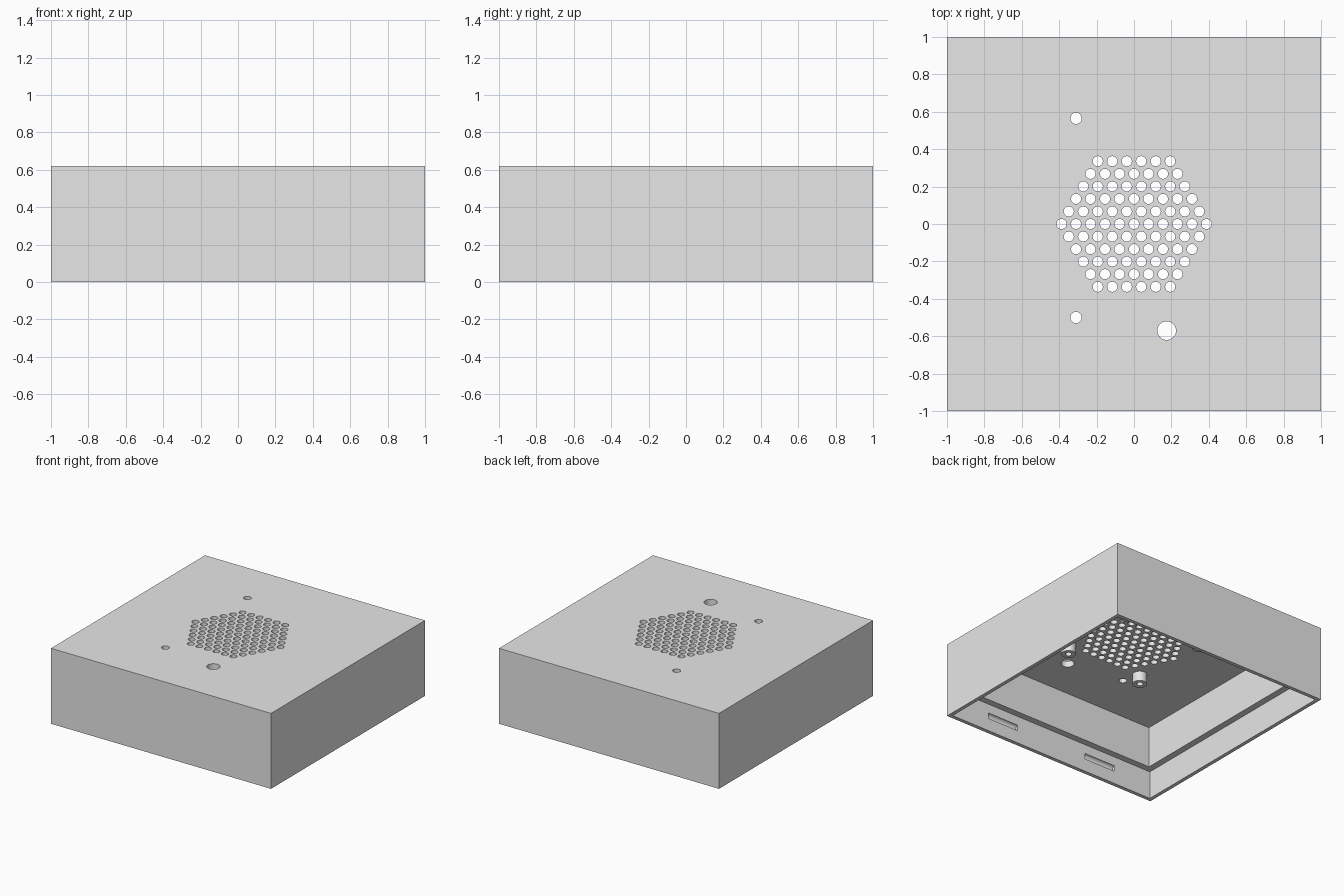
import bpy, bmesh, math
from mathutils import Matrix, Vector

if "Cube" in bpy.data.objects:
    bpy.data.objects.remove(bpy.data.objects["Cube"])

HEIGHT, LID_Z, LEDGE_Z = 0.62, 0.57, 0.23
OUTER, LIP, INNER = 1.0, 0.969, 0.915
PITCH = 0.0775

grey = bpy.data.materials.new("light_grey")
grey.use_nodes = True
grey.diffuse_color = (0.8, 0.8, 0.8, 1)
grey.node_tree.nodes["Principled BSDF"].inputs["Base Color"].default_value = (0.8, 0.8, 0.8, 1)


def finish(name, bm):
    bmesh.ops.recalc_face_normals(bm, faces=bm.faces)
    mesh = bpy.data.meshes.new(name)
    bm.to_mesh(mesh)
    bm.free()
    mesh.materials.append(grey)
    obj = bpy.data.objects.new(name, mesh)
    bpy.context.collection.objects.link(obj)
    return obj


def bridge(bm, rings):
    """Join successive closed rings of vertices with quads."""
    for a, b in zip(rings, rings[1:]):
        n = len(a)
        for i in range(n):
            j = (i + 1) % n
            bm.faces.new((a[i], a[j], b[j], b[i]))


def ring(bm, radius, z, n, turn=0.0):
    angles = [turn + math.tau * i / n for i in range(n)]
    return [bm.verts.new((radius * math.cos(a), radius * math.sin(a), z)) for a in angles]


def smooth(obj):
    bpy.ops.object.select_all(action='DESELECT')
    obj.select_set(True)
    bpy.context.view_layer.objects.active = obj
    bpy.ops.object.shade_smooth_by_angle(angle=math.radians(30))


# Square hollow cover, open underneath, with an inner ledge
bm = bmesh.new()
profile = [(OUTER, HEIGHT), (OUTER, 0), (LIP, 0), (LIP, LEDGE_Z), (INNER, LEDGE_Z), (INNER, LID_Z)]
rings = [ring(bm, half * math.sqrt(2), z, 4, math.pi / 4) for half, z in profile]
bridge(bm, rings)
bm.faces.new(rings[0])
bm.faces.new(rings[-1])
cover = finish("cover", bm)

# Cutters: hexagonal vent grid, three lid holes, snap grooves
bm = bmesh.new()


def cut_cylinder(centre, radius, length, turn=Matrix()):
    bmesh.ops.create_cone(bm, cap_ends=True, segments=32, radius1=radius, radius2=radius,
                          depth=length, matrix=Matrix.Translation(Vector(centre)) @ turn)


for row in range(-5, 6):
    count = 11 - abs(row)
    for i in range(count):
        x = (i - (count - 1) / 2) * PITCH
        cut_cylinder((x, row * PITCH * math.sqrt(3) / 2, 0.6), 0.027, 0.2)

for x, y, r in [(-0.31, 0.565, 0.03), (-0.31, -0.5, 0.03), (0.175, -0.57, 0.05)]:
    cut_cylinder((x, y, 0.6), r, 0.2)

sideways = Matrix.Rotation(math.pi / 2, 4, 'Y')
for sx in (-1, 1):
    for sy in (-1, 1):
        cut_cylinder((sx * 0.475, sy * LIP, 0.13), 0.024, 0.29, sideways)

cutter = finish("hole_cutter", bm)
cutter.hide_render = True
mod = cover.modifiers.new("holes", 'BOOLEAN')
mod.operation = 'DIFFERENCE'
mod.solver = 'EXACT'
mod.object = cutter
bpy.context.view_layer.objects.active = cover
bpy.ops.object.modifier_apply(modifier=mod.name)
bpy.data.objects.remove(cutter)
smooth(cover)

# Screw bosses hanging below the lid
for sx, side in ((-1, "right"), (1, "left")):
    for sy, end in ((-1, "front"), (1, "back")):
        bm = bmesh.new()
        low = LID_Z - 0.08
        bridge(bm, [ring(bm, r, z, 32) for r, z in
                    [(0.056, LID_Z), (0.056, low), (0.024, low), (0.024, LID_Z)]])
        boss = finish(f"screw_boss_{end}_{side}", bm)
        boss.location = (sx * 0.35, sy * 0.35, 0)
        smooth(boss)
